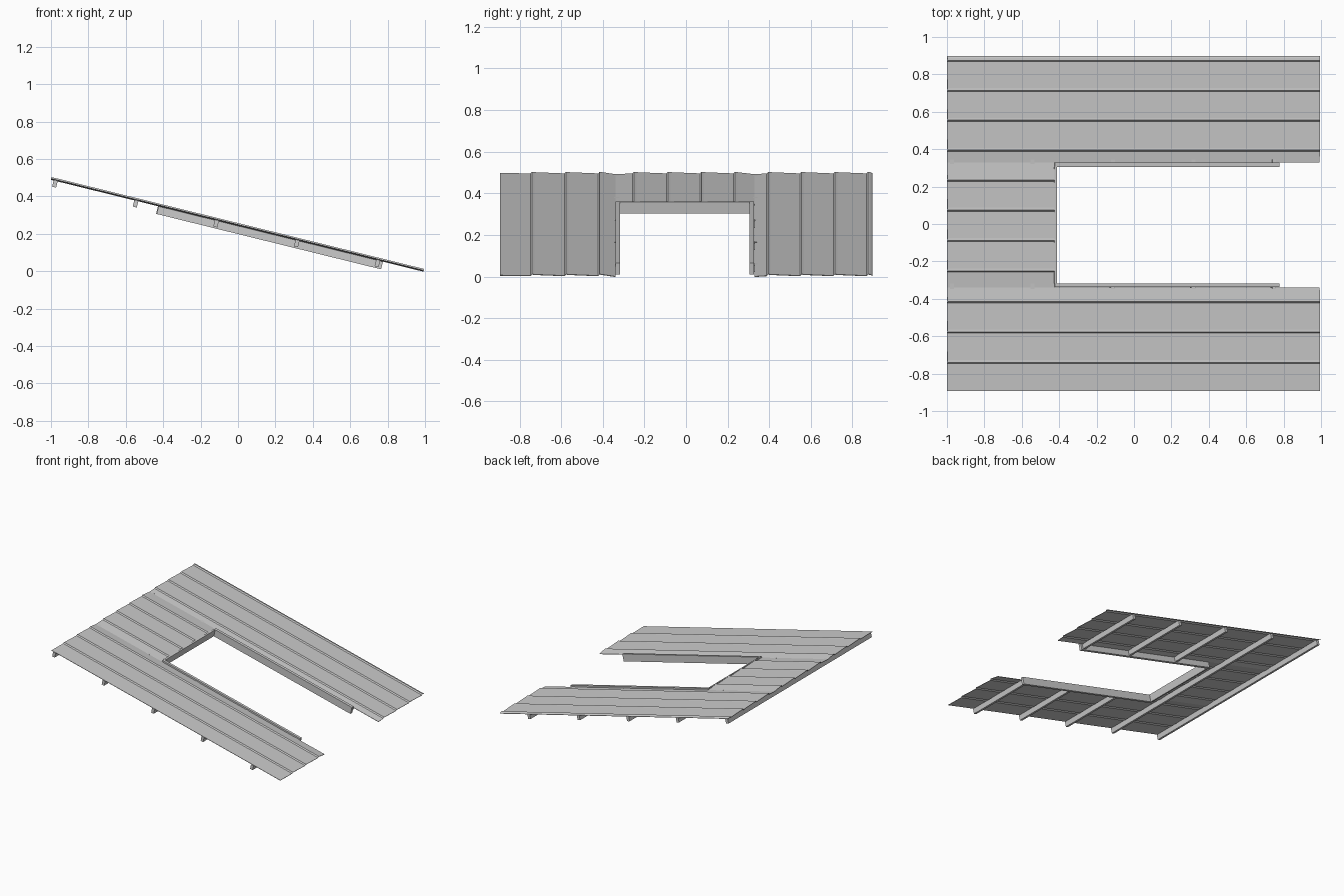
import bpy, bmesh, math
from mathutils import Matrix, Vector

if "Cube" in bpy.data.objects:
    bpy.data.objects.remove(bpy.data.objects["Cube"])

SLOPE = 0.2465
ANG = math.atan(SLOPE)
TILT = Matrix.Translation((0, 0, 0.2555)) @ Matrix.Rotation(ANG, 4, 'Y')
K = 1 / math.cos(ANG)          # plan x -> distance along the slope


def finish(name, bm, smooth=False):
    bmesh.ops.recalc_face_normals(bm, faces=bm.faces)
    bm.transform(TILT)
    me = bpy.data.meshes.new(name)
    bm.to_mesh(me)
    bm.free()
    ob = bpy.data.objects.new(name, me)
    bpy.context.collection.objects.link(ob)
    return ob


def box(name, x0, x1, y0, y1, w0, w1):
    """Box in roof space: x along slope, w normal to it."""
    bm = bmesh.new()
    bmesh.ops.create_cube(bm, size=1)
    for v in bm.verts:
        v.co = Vector((x0 if v.co.x < 0 else x1,
                       y0 if v.co.y < 0 else y1,
                       w0 if v.co.z < 0 else w1))
    return finish(name, bm)


def sheet(name, profile, x0, x1, t=0.003):
    """Extrude a folded metal profile along the slope."""
    bm = bmesh.new()
    rows = []
    for y, w in profile:
        rows.append([bm.verts.new((x * K, y, w + d))
                     for x, d in ((x0, 0), (x1, 0), (x1, -t), (x0, -t))])
    for a, b in zip(rows, rows[1:]):
        for i in range(4):
            j = (i + 1) % 4
            bm.faces.new((a[i], a[j], b[j], b[i]))
    bm.faces.new(rows[0])
    bm.faces.new(rows[-1][::-1])
    return finish(name, bm)


def folded(y0, w0, seams, y1, w1):
    """Shallow panels with a small raised lap at each seam."""
    pts = [(y0, w0)]
    for s in seams:
        pts += [(s - 0.012, -0.006), (s - 0.005, 0.002), (s + 0.007, 0.0)]
    return pts + [(y1, w1)]


# Roofing sheets around the opening
sheet("roof_sheet_front", folded(-0.893, -0.004, [-0.735, -0.572, -0.41], -0.34, -0.010), -0.998, 0.995)
sheet("roof_sheet_rear", folded(0.33, -0.010, [0.4, 0.56, 0.72, 0.88], 0.897, -0.006), -0.998, 0.995)
sheet("roof_sheet_upper", folded(-0.34, -0.010, [-0.245, -0.082, 0.08, 0.24], 0.33, -0.010), -0.998, -0.42)

# Trim boards framing three sides of the opening
W0, W1 = -0.055, 0.001
box("opening_trim_front", -0.422 * K, 0.778 * K, -0.338, -0.318, W0, W1)
box("opening_trim_rear", -0.422 * K, 0.778 * K, 0.306, 0.328, W0, W1)
box("opening_trim_upper", -0.425 * K, -0.412 * K, -0.318, 0.306, W0, W1)

# Purlins: two full width, three interrupted by the opening
for i, x in enumerate((-0.972, -0.541, -0.11, 0.321, 0.752)):
    spans = [(-0.893, 0.89)] if i < 2 else [(-0.893, -0.338), (0.328, 0.89)]
    for j, (a, b) in enumerate(spans):
        box(f"purlin_{i + 1}_{j + 1}", x * K - 0.011, x * K + 0.011, a, b, -0.047, -0.009)
